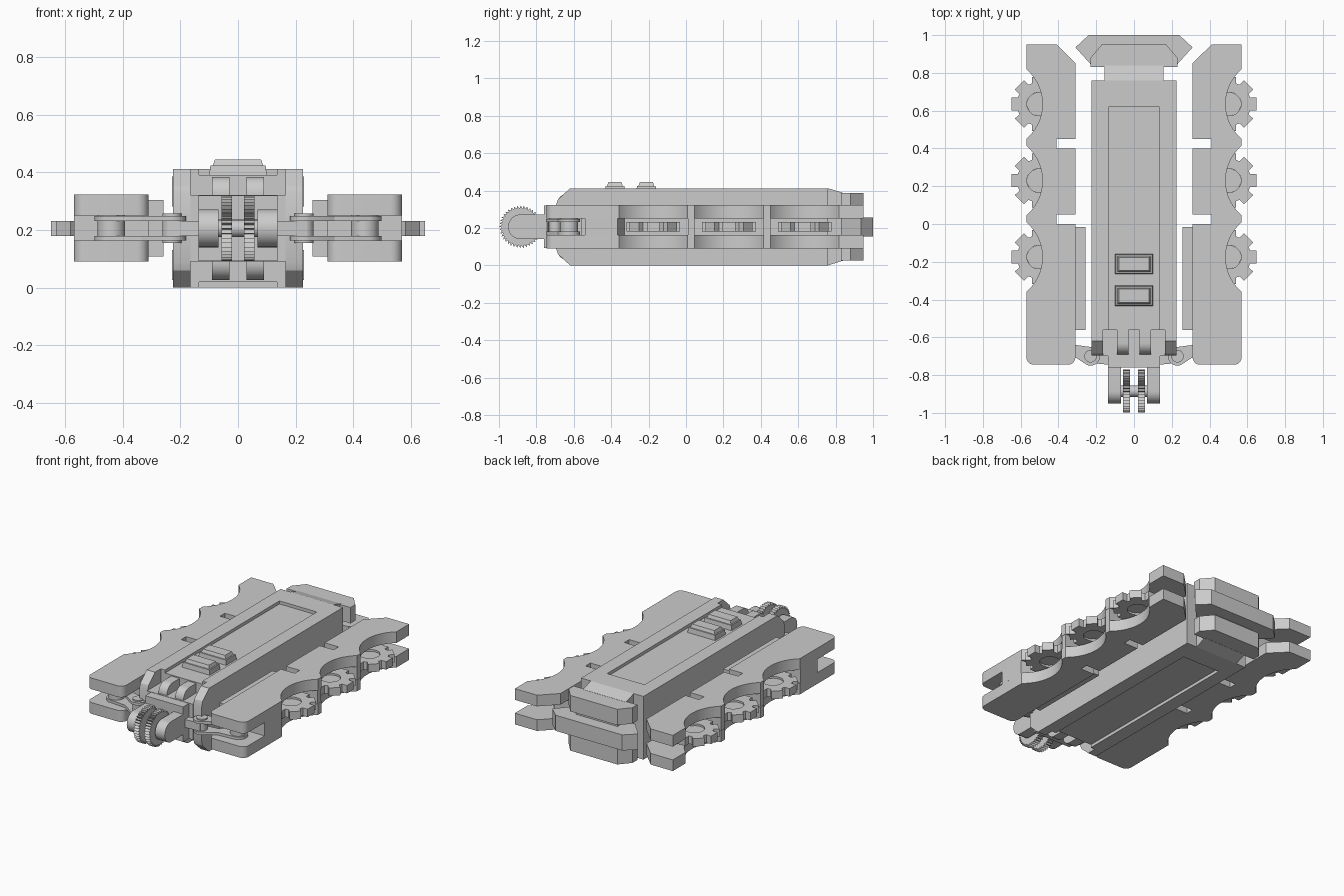
import bpy, bmesh, math
from math import sin, cos, pi

if "Cube" in bpy.data.objects:
    bpy.data.objects.remove(bpy.data.objects["Cube"])

H = 0.412  # overall body height, the shape is mirrored about H / 2
MID = H / 2
grey = bpy.data.materials.new("light_grey")
grey.diffuse_color = (0.6, 0.6, 0.6, 1)
grey.use_nodes = True
grey.node_tree.nodes["Principled BSDF"].inputs["Base Color"].default_value = grey.diffuse_color


def finish(name, bm):
    bmesh.ops.recalc_face_normals(bm, faces=bm.faces)
    me = bpy.data.meshes.new(name)
    bm.to_mesh(me)
    bm.free()
    ob = bpy.data.objects.new(name, me)
    bpy.context.collection.objects.link(ob)
    me.materials.append(grey)
    return ob


def place(u, v, w, axis):
    return (u, v, w) if axis == "z" else (w, u, v)


def prism(name, pts, a, b, axis="z", hole=None):
    """Extrude a profile from a to b; 'hole' is an inner loop of equal length."""
    bm = bmesh.new()
    loops = []
    for w in (a, b):
        loops.append([[bm.verts.new(place(u, v, w, axis)) for u, v in p]
                      for p in ([pts, hole] if hole else [pts])])
    n = len(pts)
    for k in range(len(loops[0])):
        for i in range(n):
            j = (i + 1) % n
            bm.faces.new((loops[0][k][i], loops[0][k][j], loops[1][k][j], loops[1][k][i]))
    for cap in loops:
        if hole:
            for i in range(n):
                j = (i + 1) % n
                bm.faces.new((cap[0][i], cap[0][j], cap[1][j], cap[1][i]))
        else:
            bm.faces.new(cap[0])
    return finish(name, bm)


def box(name, x0, x1, y0, y1, z0, z1):
    return prism(name, [(x0, y0), (x1, y0), (x1, y1), (x0, y1)], z0, z1)


def arc(cx, cy, r, a0, a1, n):
    return [(cx + r * cos(math.radians(a0 + (a1 - a0) * i / n)),
             cy + r * sin(math.radians(a0 + (a1 - a0) * i / n))) for i in range(n + 1)]


def circle(cx, cy, r, n=32):
    return arc(cx, cy, r, 0, 360, n)[:-1]


def flip(pts, s):
    return [(s * x, y) for x, y in pts]


def both(pts):
    """Complete a right-hand half outline with its mirrored half."""
    return pts + [(-x, y) for x, y in reversed(pts)]


def taper(name, x, y0, y1, z0, z1, inset):
    """Box whose top is inset on all sides."""
    ob = box(name, -x, x, y0, y1, z0, z1)
    yc = (y0 + y1) / 2
    for v in ob.data.vertices:
        if v.co.z > (z0 + z1) / 2:
            v.co.x -= math.copysign(inset, v.co.x)
            v.co.y -= math.copysign(inset, v.co.y - yc)
    return ob


# central body with a rim around the long top and bottom recesses
box("body_core", -0.225, 0.225, -0.56, 0.76, 0.02, H - 0.02)
rim = [(-0.225, -0.56), (-0.135, -0.56), (-0.135, 0.62), (0.135, 0.62),
       (0.135, -0.56), (0.225, -0.56), (0.225, 0.76), (-0.225, 0.76)]
for tag, a, b in (("top", H - 0.02, H), ("bottom", 0, 0.02)):
    prism(tag + "_rim", rim, a, b)

# front cheeks with sloped ends
cheek = [(-0.56, 0), (-0.62, 0), (-0.685, 0.06), (-0.695, 0.09),
         (-0.695, H - 0.09), (-0.685, H - 0.06), (-0.62, H), (-0.56, H)]
for s in (-1, 1):
    prism("front_cheek", cheek, s * 0.165, s * 0.225, "x")

# neck and stacked tail plates
prism("tail_neck", [(0.76, 0), (0.84, 0.025), (0.84, H - 0.025), (0.76, H)],
      -0.155, 0.155, "x")
box("tail_core", -0.15, 0.15, 0.83, 0.92, 0.1, H - 0.1)
tail = both([(0.23, 0.83), (0.23, 0.88), (0.17, 0.95)])
prism("upper_tail_plate", tail, H - 0.13, H - 0.026)
prism("lower_tail_plate", tail, 0.026, 0.13)
prism("middle_tail_plate", both([(0.215, 0.83), (0.31, 0.935), (0.24, 1.0)]), 0.155, 0.257)

# raised buttons
for y in (-0.212, -0.38):
    taper("button_base", 0.1, y - 0.054, y + 0.054, H - 0.02, H + 0.012, 0.004)
    taper("button_top", 0.088, y - 0.043, y + 0.043, H + 0.01, H + 0.033, 0.008)

# nose block with curved hooks above and below
box("nose_step", -0.165, 0.165, -0.70, -0.56, 0.09, H - 0.09)
box("nose_block", -0.137, 0.137, -0.76, -0.69, 0.092, H - 0.092)
hook = [(-0.56, H - 0.1), (-0.56, H - 0.027)] + arc(-0.63, H - 0.087, 0.06, 90, 180, 8) \
    + [(-0.69, H - 0.1)]
for s in (-1, 1):
    for tag, pts in (("upper", hook), ("lower", [(y, H - z) for y, z in hook])):
        prism(tag + "_hook", pts, s * 0.03, s * 0.09, "x")

# front toothed wheels held between two rounded arms
YW = -0.885
arm = [(-0.75, MID + 0.066)] + arc(YW, MID, 0.066, 90, 270, 16) + [(-0.75, MID - 0.066)]
saw = []
for i in range(40):
    a = 2 * pi * i / 40
    saw += [(YW + 0.114 * cos(a), MID + 0.114 * sin(a)),
            (YW + 0.099 * cos(a + 0.035), MID + 0.099 * sin(a + 0.035))]
for s in (-1, 1):
    prism("wheel_arm", arm, s * 0.068, s * 0.137, "x")
    prism("toothed_wheel", saw, s * 0.02, s * 0.057, "x")
prism("wheel_axle", circle(YW, MID, 0.03, 20), -0.08, 0.08, "x")

# side armour, cogs and hinge links
COG_Y = (0.635, 0.23, -0.175)
XC = 0.505
plate = [(0.31, -0.705)] + arc(0.35, -0.705, 0.04, 180, 270, 6) \
    + arc(0.53, -0.705, 0.04, 270, 360, 6)
for y in reversed(COG_Y):
    plate += arc(0.727, y, 0.242, 180 + 49.5, 180 - 49.5, 20)
plate += [(0.57, 0.95), (0.41, 0.95), (0.31, 0.85)]
for y in (0.45, 0.05):
    plate += [(0.31, y), (0.41, y), (0.41, y - 0.05), (0.31, y - 0.05)]
core = [(0.31, -0.54), (0.57, -0.54), (0.57, -0.365), (0.42, -0.33), (0.42, 0.76), (0.31, 0.76)]
for y in (0.45, 0.05):
    core += [(0.31, y), (0.41, y), (0.41, y - 0.05), (0.31, y - 0.05)]

cog, cog_hole = [], []
for i in range(8):
    for r, da in ((0.115, -0.30), (0.148, -0.235), (0.148, 0.235), (0.115, 0.30)):
        a = i * pi / 4 + da
        cog.append((r * cos(a), r * sin(a)))
        cog_hole.append((0.062 * cos(a), 0.062 * sin(a)))

# outline of a link between the inner and outer hinge
P, Q = (0.23, -0.70), (0.44, -0.625)
tilt = math.degrees(math.atan2(Q[1] - P[1], Q[0] - P[0]))
link = arc(*P, 0.05, tilt + 90, tilt + 270, 14) + [(0.335, -0.69), ] \
    + arc(*Q, 0.058, tilt - 90, tilt + 90, 14) + [(0.315, -0.64)]

for s in (-1, 1):
    prism("upper_armour", flip(plate, s), 0.25, 0.323)
    prism("lower_armour", flip(plate, s), 0.09, 0.163)
    prism("armour_core", flip(core, s), 0.163, 0.25)
    for y in (0.4325, 0.0275):
        box("armour_pillar", s * 0.415, s * 0.568, y - 0.018, y + 0.018, 0.163, 0.25)
    box("inner_rail", s * 0.258, s * 0.31, -0.56, -0.015, 0.108, 0.304)
    for y in COG_Y:
        prism("cog", [(s * (XC + u), y + v) for u, v in cog], 0.18, 0.232,
              hole=[(s * (XC + u), y + v) for u, v in cog_hole])
        prism("cog_hub", circle(s * XC, y, 0.0615), 0.192, 0.22)
    for tag, z in (("lower", 0.163), ("upper", 0.232)):
        prism(tag + "_link", flip(link, s), z, z + 0.017)
    prism("outer_hinge_pin", circle(s * Q[0], Q[1], 0.048), 0.15, 0.262)
    prism("inner_hinge_pin", circle(s * P[0], P[1], 0.033), 0.155, 0.257)
    prism("hinge_lug", [(s * 0.13, -0.66), (s * 0.24, -0.665), (s * 0.24, -0.735),
                        (s * 0.13, -0.745)], 0.18, 0.232)

# soft shading on the round parts, sharp edges kept
bpy.ops.object.select_all(action="SELECT")
bpy.context.view_layer.objects.active = bpy.context.scene.objects[0]
bpy.ops.object.shade_smooth_by_angle(angle=math.radians(25))
